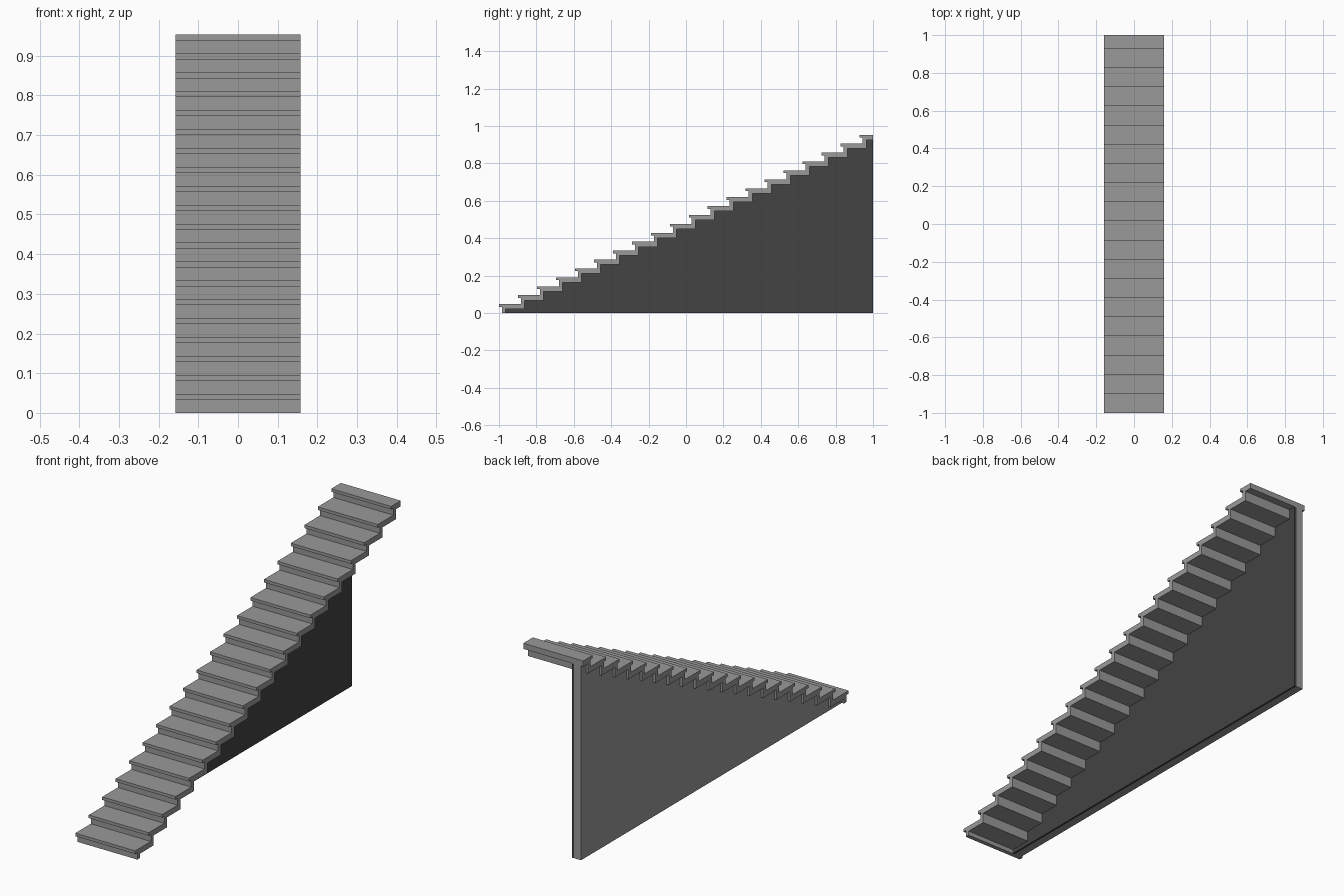
import bpy
import bmesh

cube = bpy.data.objects.get("Cube")
if cube:
    bpy.data.objects.remove(cube, do_unlink=True)

STEPS = 20
RISE = 0.953 / STEPS
GOING = 1.928 / (STEPS - 1)
HALF_W = 0.158
NOSE_T = 0.0145      # thickness of the nosing lip
SLAB_T = 0.027       # thickness of each tread
OVERHANG = 0.016     # nosing in front of the riser
RISER_T = 0.02


def make_material(name, value):
    mat = bpy.data.materials.new(name)
    mat.use_nodes = True
    colour = (value, value, value, 1.0)
    mat.diffuse_color = colour
    mat.node_tree.nodes["Principled BSDF"].inputs["Base Color"].default_value = colour
    return mat


def extrude_profile(name, profile, x0, x1, mat):
    """Extrude a closed (y, z) outline from x0 to x1."""
    bm = bmesh.new()
    face = bm.faces.new([bm.verts.new((x0, y, z)) for y, z in profile])
    ext = bmesh.ops.extrude_face_region(bm, geom=[face])
    verts = [g for g in ext["geom"] if isinstance(g, bmesh.types.BMVert)]
    bmesh.ops.translate(bm, verts=verts, vec=(x1 - x0, 0, 0))
    bmesh.ops.recalc_face_normals(bm, faces=bm.faces)
    mesh = bpy.data.meshes.new(name)
    bm.to_mesh(mesh)
    bm.free()
    mesh.materials.append(mat)
    obj = bpy.data.objects.new(name, mesh)
    bpy.context.collection.objects.link(obj)
    return obj


stone = make_material("light grey", 0.32)
dark = make_material("dark grey", 0.057)

# Upper outline has risers and nosings, lower outline follows the underside
upper, lower = [], []
for i in range(STEPS):
    y = -1 + i * GOING
    z = i * RISE
    top = z + RISE
    riser = y + OVERHANG
    back = riser + RISER_T
    next_riser_back = back + GOING if i < STEPS - 1 else 1.0
    next_riser = riser + GOING if i < STEPS - 1 else 1.0
    upper += [(riser, z), (riser, top - NOSE_T), (y, top - NOSE_T), (y, top)]
    if i == STEPS - 1:
        upper.append((next_riser, top))
    lower += [(back, top - SLAB_T), (next_riser_back, top - SLAB_T)]

foot = (-1 + OVERHANG + RISER_T, 0.0)
extrude_profile("stair_flight", upper + lower[::-1] + [foot], -HALF_W, HALF_W, stone)

# Side wall below the flight, with a thin dark lining on its inner face
wall = [foot] + lower + [(1.0, 0.0)]
extrude_profile("side_wall", wall, -0.147, -0.11, stone)
extrude_profile("wall_lining", wall, -0.11, -0.10, dark)
